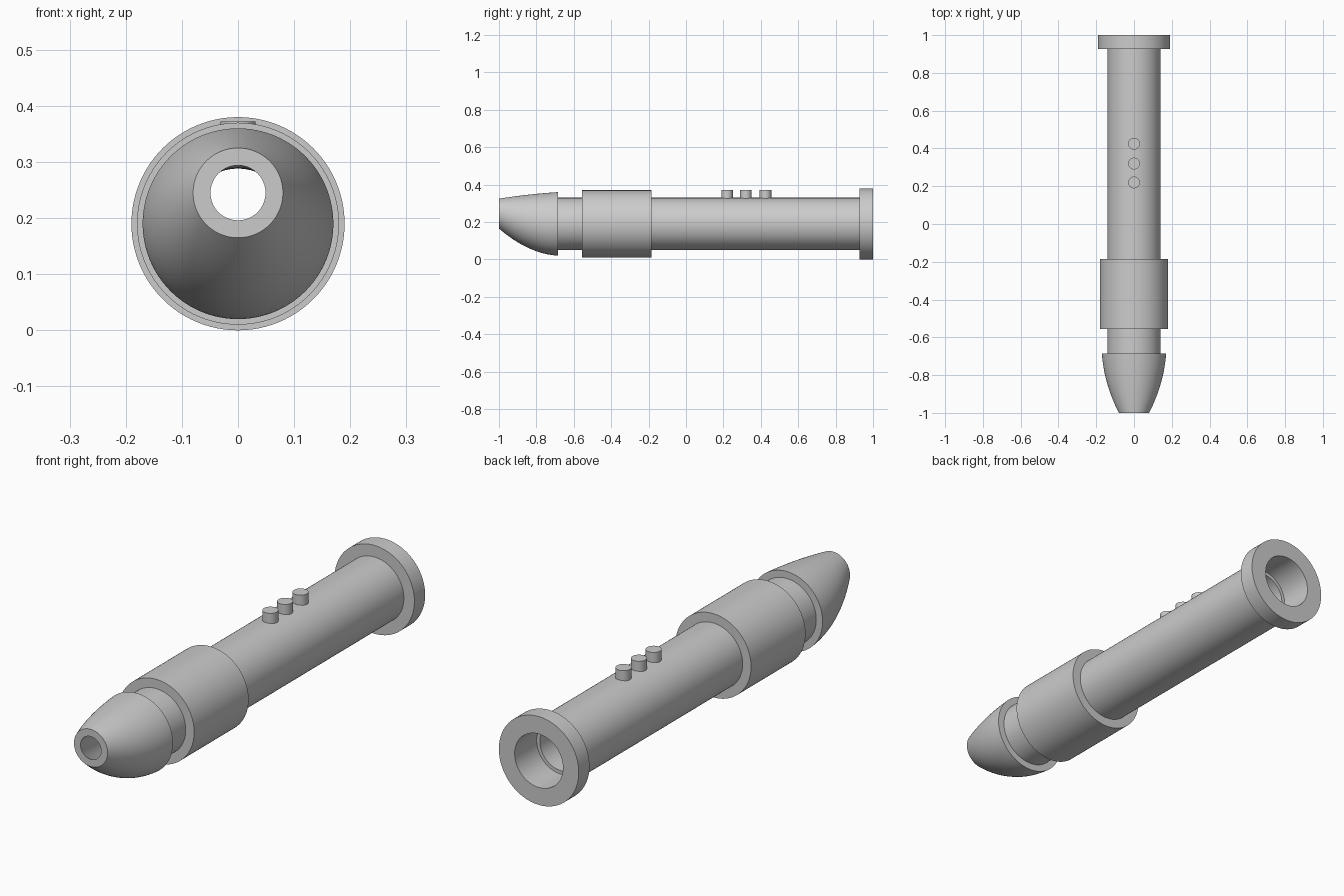
import bpy, bmesh
from math import cos, sin, tau, radians

if "Cube" in bpy.data.objects:
    bpy.data.objects.remove(bpy.data.objects["Cube"])

AXIS = 0.19   # height of the tube axis
SIDES = 96


def finish(name, bm):
    bmesh.ops.recalc_face_normals(bm, faces=bm.faces)
    mesh = bpy.data.meshes.new(name)
    bm.to_mesh(mesh)
    bm.free()
    ob = bpy.data.objects.new(name, mesh)
    bpy.context.collection.objects.link(ob)
    bpy.context.view_layer.objects.active = ob
    ob.select_set(True)
    bpy.ops.object.shade_smooth_by_angle(angle=radians(30))
    ob.select_set(False)
    return ob


def loft(name, rings):
    """Closed shell through circular rings (y, radius, centre z)."""
    bm = bmesh.new()
    loops = [[bm.verts.new((r * cos(tau * i / SIDES), y, c + r * sin(tau * i / SIDES)))
              for i in range(SIDES)] for y, r, c in rings]
    for a, b in zip(loops, loops[1:] + loops[:1]):
        for i in range(SIDES):
            j = (i + 1) % SIDES
            bm.faces.new((a[i], a[j], b[j], b[i]))
    return finish(name, bm)


def sleeve(name, y0, y1, outer, inner):
    return loft(name, [(y0, outer, AXIS), (y1, outer, AXIS),
                       (y1, inner, AXIS), (y0, inner, AXIS)])


# Main tube, with a slightly wider bore at the open end
loft("tube", [(-0.685, 0.14, AXIS), (0.93, 0.14, AXIS), (0.93, 0.115, AXIS),
              (0.85, 0.115, AXIS), (0.85, 0.10, AXIS), (-0.685, 0.10, AXIS)])

# Thick grip sleeve and end flange
sleeve("grip_sleeve", -0.555, -0.185, 0.18, 0.14)
sleeve("end_flange", 0.927, 1.0, 0.19, 0.115)

# Mouthpiece: curved taper whose centre rises towards the tip, hollow inside
STEPS = 16
outer, inner = [], []
for k in range(STEPS + 1):
    t = k / STEPS
    y = -0.685 - 0.315 * t
    c = AXIS + 0.055 * t ** 2
    outer.append((y, 0.17 - 0.02 * t - 0.07 * t ** 2, c))
    inner.append((y, 0.10 - 0.01 * t - 0.041 * t ** 2, c))
loft("mouthpiece", outer + inner[::-1])

# Three buttons on top
for n, y in enumerate((0.22, 0.32, 0.425)):
    bm = bmesh.new()
    bmesh.ops.create_cone(bm, cap_ends=True, segments=48, radius1=0.031,
                          radius2=0.031, depth=0.06)
    bmesh.ops.translate(bm, verts=bm.verts, vec=(0, y, 0.342))
    finish(f"button_{n + 1}", bm)
